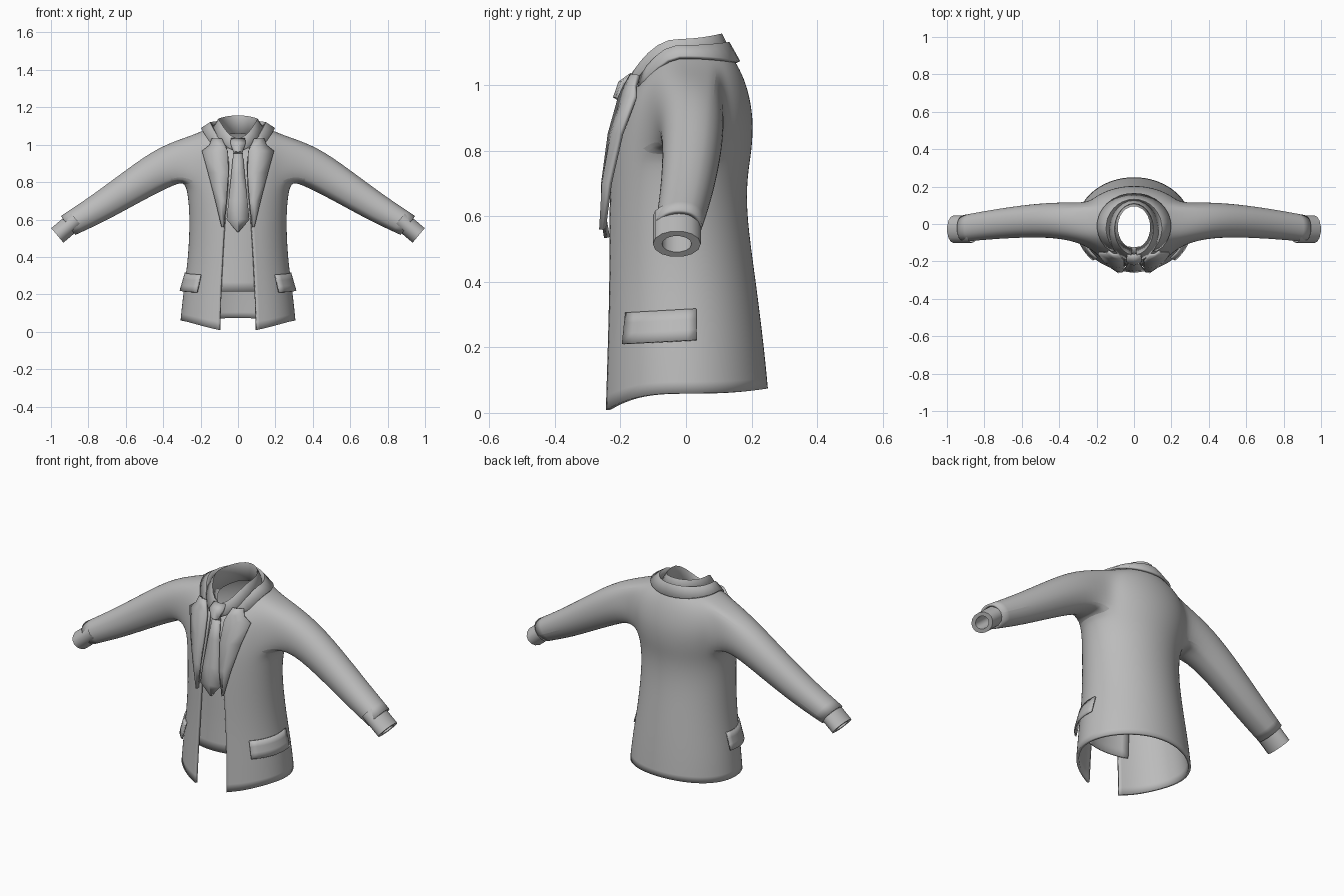
import bpy, bmesh, math
from mathutils import Vector

if "Cube" in bpy.data.objects:
    bpy.data.objects.remove(bpy.data.objects["Cube"])

cloth = bpy.data.materials.new("grey cloth")
cloth.diffuse_color = (0.5, 0.5, 0.5, 1)
cloth.use_nodes = True
cloth.node_tree.nodes["Principled BSDF"].inputs["Base Color"].default_value = cloth.diffuse_color


def finish(name, bm, thick=0.0, mirror=False, subsurf=0, offset=-1, angle=40):
    """Turn a bmesh into a smooth-shaded object with the usual modifiers."""
    bmesh.ops.recalc_face_normals(bm, faces=bm.faces)
    me = bpy.data.meshes.new(name)
    bm.to_mesh(me)
    bm.free()
    ob = bpy.data.objects.new(name, me)
    bpy.context.collection.objects.link(ob)
    me.materials.append(cloth)
    bpy.ops.object.select_all(action='DESELECT')
    ob.select_set(True)
    bpy.context.view_layer.objects.active = ob
    bpy.ops.object.shade_smooth_by_angle(angle=math.radians(angle))
    if mirror:
        ob.modifiers.new("Mirror", 'MIRROR').merge_threshold = 0.002
    if subsurf:
        m = ob.modifiers.new("Subsurf", 'SUBSURF')
        m.levels = m.render_levels = subsurf
        m.boundary_smooth = 'PRESERVE_CORNERS'
    if thick:
        m = ob.modifiers.new("Solidify", 'SOLIDIFY')
        m.thickness, m.offset = thick, offset
    return ob


def grid(bm, rows, flip=False):
    """Quad sheet from rows of points; returns vertex rows and face rows."""
    vs = [[bm.verts.new(p) for p in r] for r in rows]
    fs = []
    for a, b in zip(vs, vs[1:]):
        fs.append([])
        for k in range(len(a) - 1):
            q = (a[k], a[k + 1], b[k + 1], b[k])
            fs[-1].append(bm.faces.new(q[::-1] if flip else q))
    return vs, fs


def ring_point(ring, t, power=2):
    """Point at angle t on a tilted half ring: rx, y front/back, z front/side/back."""
    rx, yf, yb, zf, zs, zb = ring
    s = math.sin(t)
    z = zs + ((zf if s < 0 else zb) - zs) * abs(s) ** power
    return Vector((max(0, rx * math.cos(t)), (yf + yb) / 2 + (yb - yf) / 2 * s, z))


# Jacket rings, hem to neck, each with the half width of the front opening
RINGS = [((.31, -.258, .252, 0, .06, .075), .1),
         ((.296, -.252, .24, .18, .2, .2), .095),
         ((.267, -.245, .215, .39, .4, .4), .085),
         ((.26, -.242, .186, .6, .6, .6), .072),
         ((.268, -.236, .188, .72, .72, .72), .06),
         ((.285, -.226, .203, .81, .8, .8), .053),
         ((.302, -.205, .208, .90, .90, .9), .05),
         ((.292, -.185, .19, .95, .985, .99), .055),
         ((.245, -.165, .165, .975, 1.05, 1.05), .06),
         ((.165, -.15, .138, .985, 1.085, 1.09), .065)]


def body_at(z):
    """Interpolated half width, centre y and depth of the jacket at a height."""
    for (a, _), (b, _) in zip(RINGS, RINGS[1:]):
        if z <= b[3]:
            f = (z - a[3]) / (b[3] - a[3])
            break
    else:
        f = 1
    rx, yf, yb = [a[i] + (b[i] - a[i]) * f for i in range(3)]
    return rx, (yf + yb) / 2, (yb - yf) / 2


# Jacket: half body, armhole cut from the grid, sleeve grown out of it
N = 12
bm = bmesh.new()
rows = []
for ring, gap in RINGS:
    t0 = -math.acos(gap / ring[0])
    rows.append([ring_point(ring, t0 + (math.pi / 2 - t0) * k / N, 3) for k in range(N + 1)])
vs, fs = grid(bm, rows)
R0, R1, K0, K1 = 5, 8, 3, 8
hole = ([vs[R0][k] for k in range(K0, K1)] + [vs[r][K1] for r in range(R0, R1)]
        + [vs[R1][k] for k in range(K1, K0, -1)] + [vs[r][K0] for r in range(R1, R0, -1)])
bmesh.ops.delete(bm, geom=[f for r in fs[R0:R1] for f in r[K0:K1]], context='FACES_ONLY')
phis = [math.atan2((v.co.z - .92) / .125, (v.co.y - .005) / .115) for v in hole]
# sleeve rings: centre x, y, z, height radius, depth radius, lean
SLEEVE = [(.375, .022, .892, .112, .103, 25), (.55, .02, .785, .095, .094, 31),
          (.75, 0, .655, .079, .084, 34), (.908, -.022, .568, .065, .076, 37)]
last = hole
for x, y, z, rz, ry, lean in SLEEVE:
    a = math.radians(lean)
    new = [bm.verts.new((x + rz * math.sin(p) * math.sin(a), y + ry * math.cos(p),
                         z + rz * math.sin(p) * math.cos(a))) for p in phis]
    for i in range(len(new)):
        j = (i + 1) % len(new)
        bm.faces.new((last[i], last[j], new[j], new[i]))
    last = new
bmesh.ops.delete(bm, geom=[e for e in bm.edges if not e.link_faces], context='EDGES')
finish("jacket", bm, thick=.014, mirror=True, subsurf=2)

# Shirt cuffs: hollow tubes sticking out of the sleeves
bm = bmesh.new()
a = math.radians(40)
ends = []
for x, z, s in ((.865, .6, 1), (.966, .515, 1), (.966, .515, .62), (.88, .588, .62)):
    ends.append([(x + .052 * s * math.sin(p) * math.sin(a), -.028 + .073 * s * math.cos(p),
                  z + .052 * s * math.sin(p) * math.cos(a))
                 for p in [2 * math.pi * i / 14 for i in range(15)]])
grid(bm, ends)
bmesh.ops.remove_doubles(bm, verts=bm.verts, dist=1e-4)
finish("shirt_cuffs", bm, mirror=True)


def collar(name, rings, start, thick):
    """Collar swept round the neck from a front angle to the back."""
    bm = bmesh.new()
    t0 = math.radians(start)
    grid(bm, [[ring_point(r, t0 + (math.pi / 2 - t0) * k / 12) for k in range(13)] for r in rings])
    finish(name, bm, thick=thick, mirror=True, offset=0, angle=35)


collar("jacket_collar", [(.13, -.16, .115, .94, 1.09, 1.1), (.15, -.175, .132, .955, 1.115, 1.125),
                         (.195, -.18, .16, .915, 1.085, 1.07)], -50, .012)
collar("shirt_collar", [(.092, -.135, .1, .99, 1.04, 1.06), (.105, -.165, .11, 1.03, 1.135, 1.152),
                        (.135, -.195, .135, .965, 1.085, 1.095)], -82, .01)

# Lapels: raised plates, rows of z, inner x y, outer x y
bm = bmesh.new()
LAPEL = [(.56, .076, -.25, .084, -.25), (.70, .061, -.252, .118, -.232),
         (.85, .05, -.232, .158, -.198), (.965, .055, -.2, .19, -.155),
         (.995, .068, -.185, .15, -.155), (1.03, .085, -.165, .138, -.145)]
grid(bm, [[(xi, yi, z), ((xi + xo) / 2, (yi + yo) / 2 - .008, z), (xo, yo, z)]
          for z, xi, yi, xo, yo in LAPEL])
finish("lapels", bm, thick=.014, mirror=True, offset=0)

# Shirt front: panel just behind the opening
bm = bmesh.new()
rows = []
for i in range(17):
    z = .215 + .785 * i / 16
    rx, cy, ry = body_at(z)
    xs = [-.13 + .26 * k / 8 for k in range(9)]
    rows.append([(x, cy - ry * math.sqrt(1 - (x / rx) ** 2) + .022, z) for x in xs])
grid(bm, rows)
finish("shirt_front", bm, thick=.006)

# Tie: blade and knot, rows of z, half width, y
for name, prof, thick in (
        ("tie_blade", [(.975, .022, -.195), (.85, .034, -.224), (.7, .05, -.247),
                       (.6, .06, -.256), (.535, .003, -.245)], .01),
        ("tie_knot", [(1.03, .036, -.165), (1.005, .04, -.2), (.965, .024, -.215),
                      (.955, .02, -.195)], .016)):
    bm = bmesh.new()
    grid(bm, [[(-w, y + .008, z), (0, y, z), (w, y + .008, z)] for z, w, y in prof])
    finish(name, bm, thick=thick, offset=0)

# Pocket flaps: curved plates flaring away from the hips
bm = bmesh.new()
rows = []
for i in range(4):
    f = i / 3
    row = []
    for k in range(9):
        y = -.18 + .21 * k / 8
        z = .21 + .012 * k / 8 + .095 * f
        rx, cy, ry = body_at(z)
        c = math.sqrt(1 - ((y - cy) / ry) ** 2)
        out = .018 - .014 * f
        row.append((rx * c + out * c, y + out * (y - cy) / ry, z))
    rows.append(row)
grid(bm, rows)
finish("pocket_flaps", bm, thick=.008, mirror=True, offset=0)
